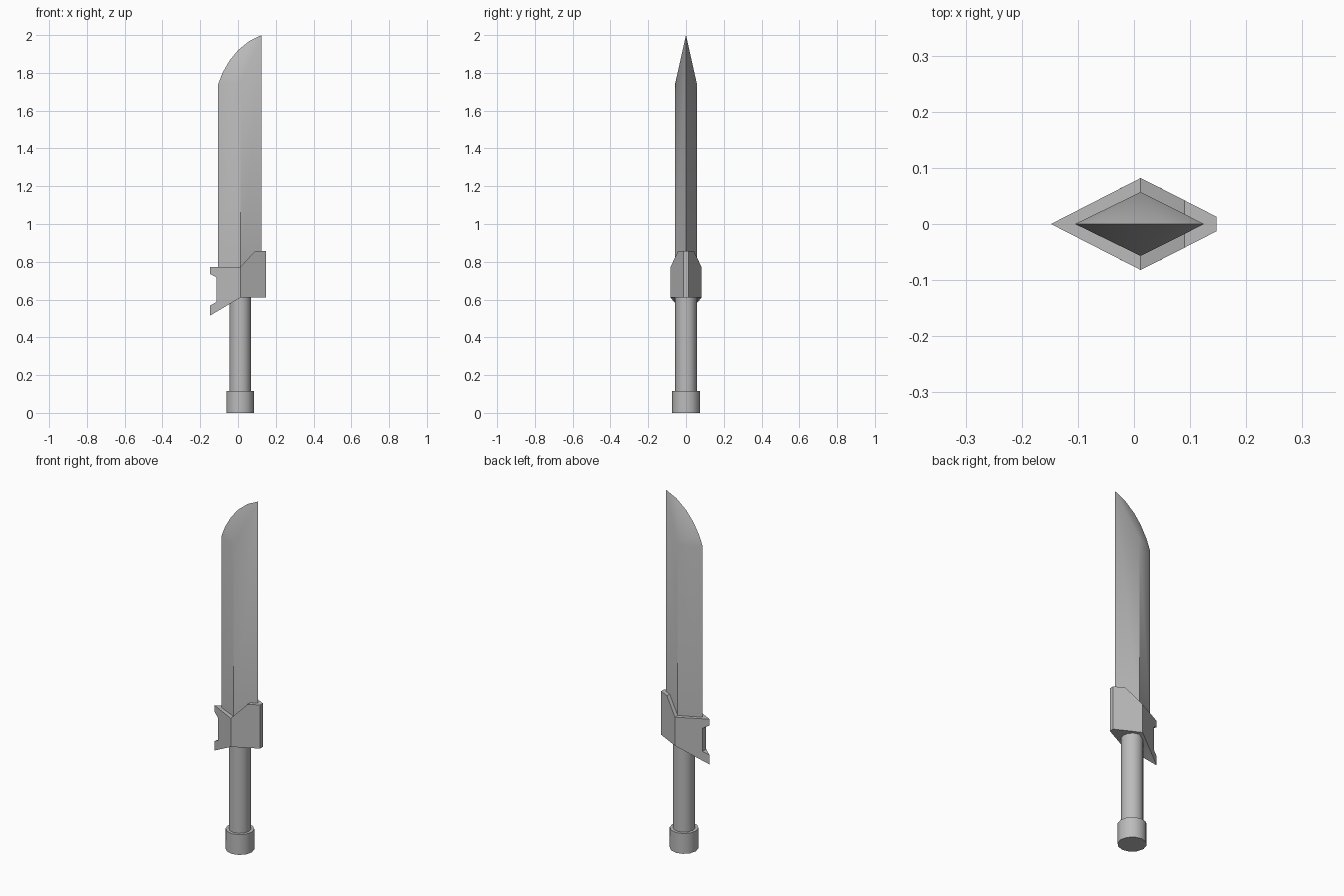
import bpy, bmesh, math

if "Cube" in bpy.data.objects:
    bpy.data.objects.remove(bpy.data.objects["Cube"], do_unlink=True)

CX = 0.012  # shared axis of grip and blade ridge

steel = bpy.data.materials.new("grey_steel")
steel.use_nodes = True
GREY = (0.5, 0.5, 0.5, 1)
steel.diffuse_color = GREY
steel.node_tree.nodes["Principled BSDF"].inputs["Base Color"].default_value = GREY


def finish(name, bm):
    bmesh.ops.remove_doubles(bm, verts=bm.verts, dist=0.0005)
    bmesh.ops.recalc_face_normals(bm, faces=bm.faces)
    mesh = bpy.data.meshes.new(name)
    bm.to_mesh(mesh)
    bm.free()
    mesh.materials.append(steel)
    obj = bpy.data.objects.new(name, mesh)
    bpy.context.collection.objects.link(obj)
    bpy.ops.object.select_all(action="DESELECT")
    obj.select_set(True)
    bpy.context.view_layer.objects.active = obj
    bpy.ops.object.shade_smooth_by_angle(angle=math.radians(40))


def cylinder(name, radius, z0, z1):
    bm = bmesh.new()
    bmesh.ops.create_cone(bm, cap_ends=True, segments=12, radius1=radius,
                          radius2=radius, depth=z1 - z0)
    bmesh.ops.translate(bm, verts=bm.verts, vec=(CX, 0, (z0 + z1) / 2))
    finish(name, bm)


# Pommel and grip
cylinder("pommel", 0.074, 0, 0.115)
cylinder("grip", 0.057, 0.1, 0.65)

# Blade: diamond section, curved edge fanning in to the ridge ends
bm = bmesh.new()
BACK, EDGE, HALF, BASE = 0.125, -0.105, 0.057, 0.7
curve = [(EDGE, 1.74), (-0.082, 1.8), (-0.045, 1.865), (0, 1.92),
         (0.06, 1.969), (BACK, 2.0)]
rim = [bm.verts.new((x, 0, z)) for x, z in curve]
edge_base = bm.verts.new((EDGE, 0, BASE))
back_base = bm.verts.new((BACK, 0, BASE))
ridge_bases = []
for y in (-HALF, HALF):
    top = bm.verts.new((CX, y, 1.745))
    base = bm.verts.new((CX, y, BASE))
    ridge_bases.append(base)
    bm.faces.new((edge_base, base, top, rim[0]))
    bm.faces.new((base, back_base, rim[-1], top))
    for a, b in zip(rim, rim[1:]):
        bm.faces.new((a, top, b))
bm.faces.new((edge_base, ridge_bases[1], back_base, ridge_bases[0]))
finish("blade", bm)

# Guard: notched outline, thickest along the ridge line
LEFT, RIGHT, THICK, BLUNT = -0.148, 0.147, 0.082, 0.013
right_half = [(CX, 0.772), (0.09, 0.857), (RIGHT, 0.857), (RIGHT, 0.61), (CX, 0.61)]
left_half = [(LEFT, 0.515), (LEFT, 0.568), (-0.115, 0.587),
             (-0.115, 0.718), (LEFT, 0.736), (LEFT, 0.772)]
outline = right_half + left_half
n = len(right_half)


def half_thickness(x):
    if x < CX:
        return THICK * (x - LEFT) / (CX - LEFT)
    return THICK + (BLUNT - THICK) * (x - CX) / (RIGHT - CX)


bm = bmesh.new()
sides = []
for s in (-1, 1):
    ring = [bm.verts.new((x, s * half_thickness(x), z)) for x, z in outline]
    bm.faces.new(ring[:n])
    bm.faces.new(ring[n - 1:] + ring[:1])
    sides.append(ring)
front, back = sides
for i in range(len(outline)):
    j = (i + 1) % len(outline)
    bm.faces.new((front[i], front[j], back[j], back[i]))
finish("guard", bm)
